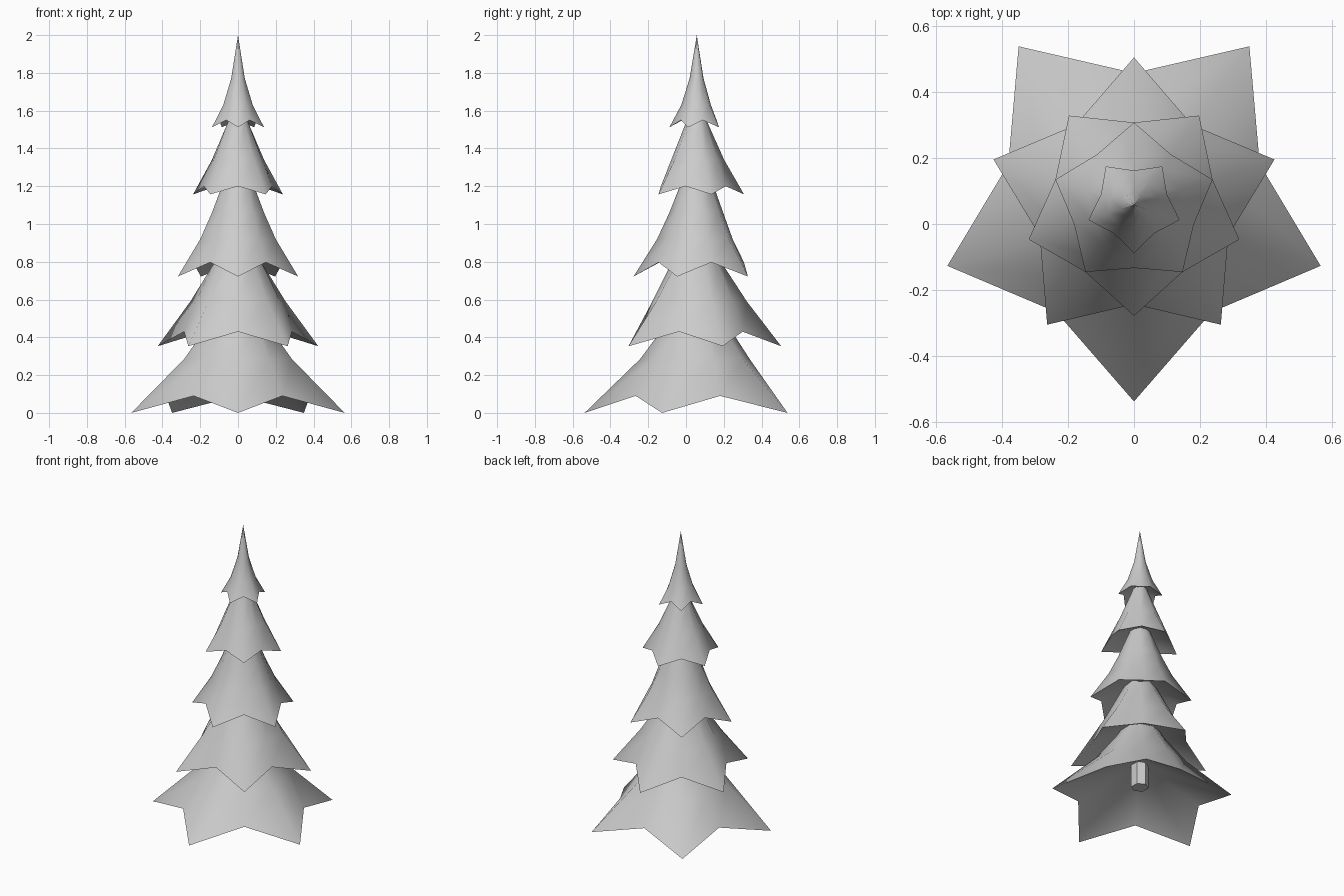
import bpy, bmesh, math

if "Cube" in bpy.data.objects:
    bpy.data.objects.remove(bpy.data.objects["Cube"])

YC = 0.057  # tree axis
POINTS = 5


def tier(name, rim, rings, apex, front):
    """Flared star skirt. rim = (tip r, tip z, notch r, notch z); rings = (r, notch r, z)."""
    bm = bmesh.new()
    start = -math.pi / 2 if front else math.pi / 2
    n = 2 * POINTS

    def star(ra, za, rb, zb):
        loop = []
        for i in range(n):
            a = start + math.pi * i / POINTS
            r, z = (ra, za) if i % 2 == 0 else (rb, zb)
            loop.append(bm.verts.new((r * math.cos(a), YC + r * math.sin(a), z)))
        return loop

    # Outer skirt
    tip_r, tip_z, notch_r, notch_z = rim
    loops = [star(tip_r, tip_z, notch_r, notch_z)]
    loops += [star(a, z, b, z) for a, b, z in rings]
    for lo, hi in zip(loops, loops[1:]):
        for i in range(n):
            j = (i + 1) % n
            bm.faces.new((lo[i], lo[j], hi[j], hi[i]))
    for i in range(n):
        top = bm.verts.new((0, YC, apex))
        bm.faces.new((loops[-1][i], loops[-1][(i + 1) % n], top))
    # Shallow hollow underside, split from the skirt for a crisp rim
    under = star(tip_r, tip_z, notch_r, notch_z)
    mid = bm.verts.new((0, YC, tip_z + 0.54 * tip_r))
    for i in range(n):
        bm.faces.new((under[(i + 1) % n], under[i], mid))
    for f in bm.faces:
        f.smooth = True
    mesh = bpy.data.meshes.new(name)
    bm.to_mesh(mesh)
    bm.free()
    obj = bpy.data.objects.new(name, mesh)
    bpy.context.collection.objects.link(obj)


# Branch tiers, bottom to top, alternating direction
tier("branches_1", (0.594, 0.0, 0.40, 0.09),
     [(0.30, 0.28, 0.285), (0.155, 0.155, 0.48)], 0.75, True)
tier("branches_2", (0.447, 0.353, 0.30, 0.43),
     [(0.265, 0.235, 0.59), (0.135, 0.135, 0.79)], 1.05, False)
tier("branches_3", (0.335, 0.722, 0.25, 0.797),
     [(0.21, 0.19, 0.92), (0.145, 0.14, 1.06), (0.09, 0.09, 1.20)], 1.42, True)
tier("branches_4", (0.25, 1.157, 0.19, 1.20),
     [(0.145, 0.135, 1.34), (0.06, 0.06, 1.53)], 1.70, False)
tier("branches_5", (0.145, 1.512, 0.105, 1.55),
     [(0.082, 0.075, 1.63), (0.038, 0.036, 1.77)], 2.0, True)

# Trunk stub inside the lowest skirt
bpy.ops.mesh.primitive_cylinder_add(vertices=6, radius=0.055, depth=0.3,
                                    location=(0, YC, 0.285))
trunk = bpy.context.object
trunk.name = "trunk"
bpy.ops.object.shade_smooth_by_angle(angle=math.radians(50))
